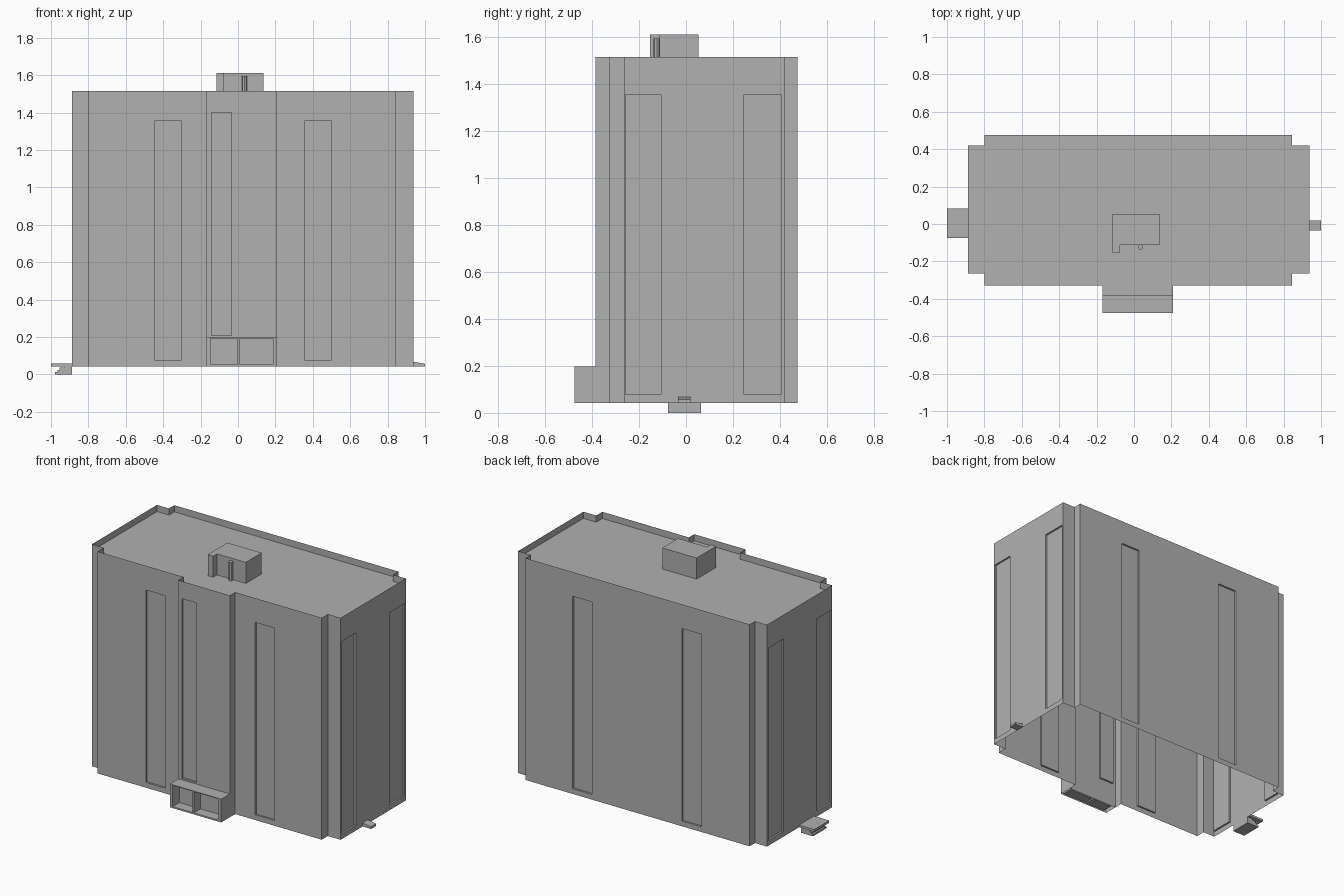
import bpy, bmesh
from mathutils import Vector

if "Cube" in bpy.data.objects:
    bpy.data.objects.remove(bpy.data.objects["Cube"])

grey = bpy.data.materials.new("plain grey")
grey.diffuse_color = (0.44, 0.44, 0.44, 1)
grey.use_nodes = True
grey.node_tree.nodes["Principled BSDF"].inputs["Base Color"].default_value = grey.diffuse_color


def finish(name, bm):
    bmesh.ops.remove_doubles(bm, verts=bm.verts, dist=0.0001)
    mesh = bpy.data.meshes.new(name)
    bm.to_mesh(mesh)
    bm.free()
    mesh.materials.append(grey)
    ob = bpy.data.objects.new(name, mesh)
    bpy.context.collection.objects.link(ob)
    return ob


def face(bm, pts):
    return bm.faces.new([bm.verts.new(p) for p in pts])


def wall(bm, p0, p1, z0, z1, holes=(), depth=0.012):
    """Vertical wall from p0 to p1 with recessed panels (start, end, low, high),
    start and end measured along the wall."""
    a, b = Vector((*p0, 0)), Vector((*p1, 0))
    d = (b - a).normalized()
    inward = Vector((-d.y, d.x, 0)) * depth

    def P(s, z, back=False):
        return a + d * s + Vector((0, 0, z)) + (inward if back else Vector())

    def quad(s0, s1, low, high, back=False):
        face(bm, [P(s0, low, back), P(s1, low, back), P(s1, high, back), P(s0, high, back)])

    s = 0
    for h0, h1, low, high in sorted(holes):
        quad(s, h0, z0, z1)
        quad(h0, h1, z0, low)
        quad(h0, h1, high, z1)
        quad(h0, h1, low, high, True)
        ring = [(h0, low), (h1, low), (h1, high), (h0, high)]
        for i in range(4):
            m, n = ring[i], ring[(i + 1) % 4]
            face(bm, [P(*m), P(*m, True), P(*n, True), P(*n)])
        s = h1
    quad(s, (b - a).length, z0, z1)


def box(name, x0, x1, y0, y1, z0, z1):
    bm = bmesh.new()
    bmesh.ops.create_cube(bm, size=1)
    for v in bm.verts:
        v.co = ((x0 + x1) / 2 + v.co.x * (x1 - x0),
                (y0 + y1) / 2 + v.co.y * (y1 - y0),
                (z0 + z1) / 2 + v.co.z * (z1 - z0))
    return finish(name, bm)


# Footprint, counter-clockwise from the left end of the front
BASE, TOP, ROOF = 0.043, 1.516, 1.472
LOW, HIGH = 0.078, 1.355
outline = [(-0.80, -0.329), (-0.168, -0.329), (-0.168, -0.385), (0.209, -0.385),
           (0.209, -0.329), (0.845, -0.329), (0.845, -0.265), (0.939, -0.265),
           (0.939, 0.419), (0.845, 0.419), (0.845, 0.475), (-0.80, 0.475),
           (-0.80, 0.419), (-0.888, 0.419), (-0.888, -0.265), (-0.80, -0.265)]
front_back = [(-0.446, -0.302), (0.356, 0.50)]
sides = [(-0.257, -0.106), (0.246, 0.405)]


def spans(start, sign, ranges, low=LOW, high=HIGH):
    return [(*sorted((sign * (a - start), sign * (b - start))), low, high) for a, b in ranges]


windows = {0: spans(-0.80, 1, front_back[:1]),
           2: spans(-0.168, 1, [(-0.142, -0.035)], 0.208, 1.40),
           4: spans(0.209, 1, front_back[1:]),
           7: spans(-0.265, 1, sides),
           10: spans(0.845, -1, front_back),
           13: spans(0.419, -1, sides)}

# Outer walls, open underneath, rising past the roof as a parapet
bm = bmesh.new()
for i, p in enumerate(outline):
    wall(bm, p, outline[(i + 1) % len(outline)], BASE, TOP, windows.get(i, ()))
finish("building_walls", bm)

# Flat roof
bm = bmesh.new()
face(bm, [(x, y, ROOF) for x, y in outline])
finish("roof", bm)

# Entrance porch with two deep openings, open underneath
bm = bmesh.new()
x0, x1, y0, y1, pt = -0.168, 0.209, -0.475, -0.385, 0.198
wall(bm, (x0, y0), (x1, y0), BASE, pt,
     [(0.021, 0.165, 0.053, 0.193), (0.176, 0.355, 0.053, 0.193)], 0.07)
wall(bm, (x1, y0), (x1, y1), BASE, pt)
wall(bm, (x0, y1), (x0, y0), BASE, pt)
face(bm, [(x0, y0, pt), (x1, y0, pt), (x1, y1, pt), (x0, y1, pt)])
finish("entrance_porch", bm)

# Rooftop hut with a side wing at the front left
hut = [(-0.115, -0.153), (-0.075, -0.153), (-0.075, -0.113), (0.137, -0.113),
       (0.137, 0.053), (-0.115, 0.053)]
bm = bmesh.new()
for i, p in enumerate(hut):
    wall(bm, p, hut[(i + 1) % len(hut)], ROOF, 1.612)
face(bm, [(x, y, 1.612) for x, y in hut])
finish("roof_hut", bm)

# Vent pipe against the hut
bpy.ops.mesh.primitive_cylinder_add(vertices=8, radius=0.014, depth=1.595 - ROOF,
                                    location=(0.035, -0.124, (1.595 + ROOF) / 2))
pipe = bpy.context.object
pipe.name = "vent_pipe"
pipe.data.materials.append(grey)

# Left side door: canopy slab over shallow steps
box("side_canopy", -1.0, -0.888, -0.074, 0.083, 0.043, 0.058)
for i in range(3):
    box("side_step", -0.978 + 0.012 * i, -0.888, -0.076, 0.064, 0.012 * i, 0.012 * (i + 1))
box("side_riser", -0.93, -0.888, -0.076, 0.064, 0.036, 0.043)

# Right side: small sloping hood
hood = box("side_hood", 0.939, 1.0, -0.034, 0.019, 0.043, 0.068)
for v in hood.data.vertices:
    if v.co.x > 0.97 and v.co.z > 0.05:
        v.co.z = 0.057
